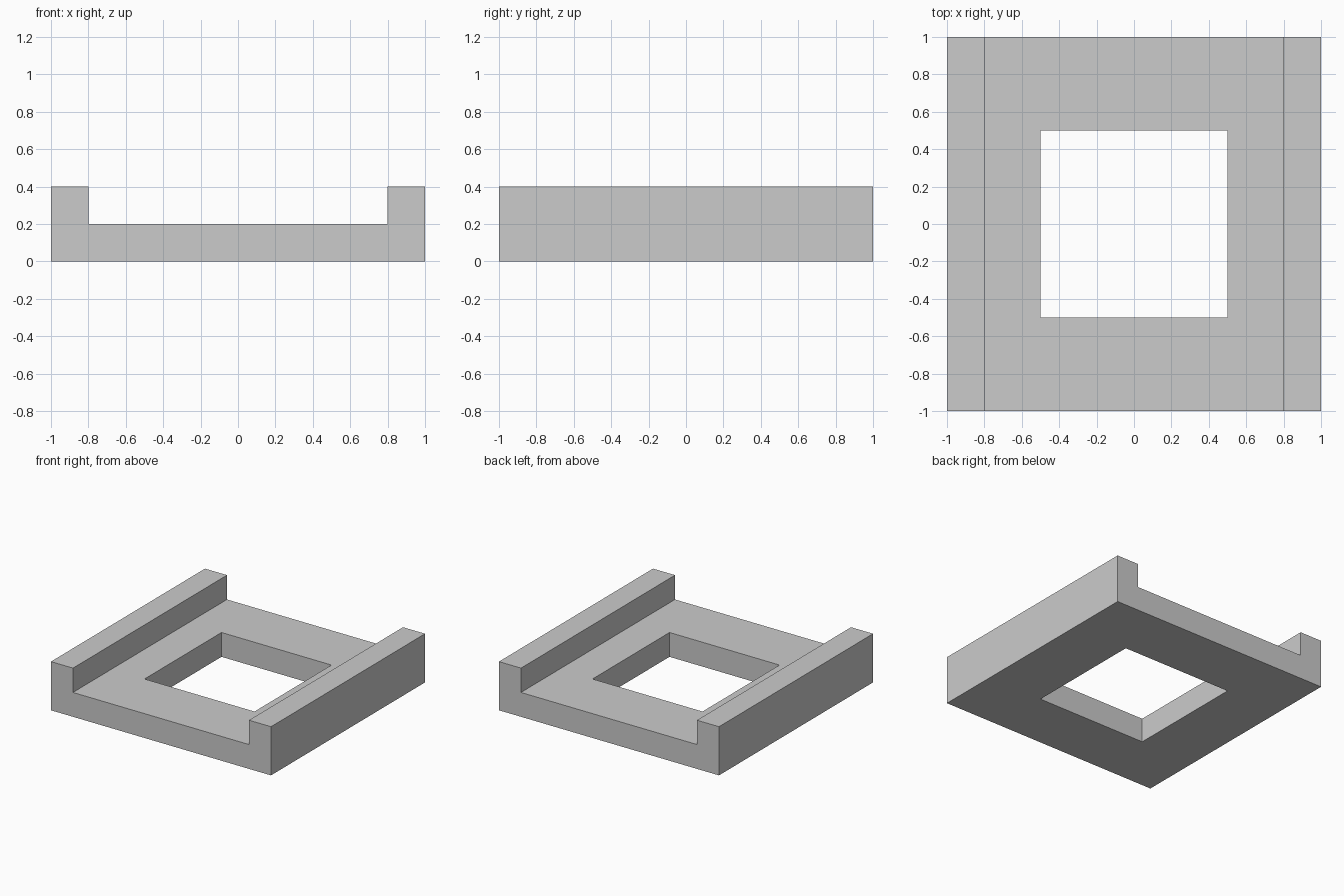
import bpy
import bmesh

if "Cube" in bpy.data.objects:
    bpy.data.objects.remove(bpy.data.objects["Cube"])


def prism(name, profile, y0, y1):
    """Extrude an (x, z) profile along y into a closed solid."""
    bm = bmesh.new()
    front = [bm.verts.new((x, y0, z)) for x, z in profile]
    back = [bm.verts.new((x, y1, z)) for x, z in profile]
    bm.faces.new(front)
    bm.faces.new(back[::-1])
    n = len(profile)
    for i in range(n):
        j = (i + 1) % n
        bm.faces.new((front[i], back[i], back[j], front[j]))
    bmesh.ops.recalc_face_normals(bm, faces=bm.faces)
    mesh = bpy.data.meshes.new(name)
    bm.to_mesh(mesh)
    bm.free()
    obj = bpy.data.objects.new(name, mesh)
    bpy.context.collection.objects.link(obj)
    return obj


# Base plate with a raised rail along each side, mirrored half profile
right_half = [(1, 0), (1, 0.4), (0.8, 0.4), (0.8, 0.2)]
profile = right_half + [(-x, z) for x, z in reversed(right_half)]
tray = prism("railed_base", profile, -1, 1)

# Square opening through the middle of the plate
cutter = prism("opening_cutter",
               [(-0.5, -0.2), (0.5, -0.2), (0.5, 0.6), (-0.5, 0.6)], -0.5, 0.5)
cut = tray.modifiers.new("square_opening", 'BOOLEAN')
cut.operation = 'DIFFERENCE'
cut.solver = 'EXACT'
cut.object = cutter

# Bake the opening in and drop the cutter
bpy.context.view_layer.objects.active = tray
bpy.ops.object.modifier_apply(modifier=cut.name)
bpy.data.objects.remove(cutter)
